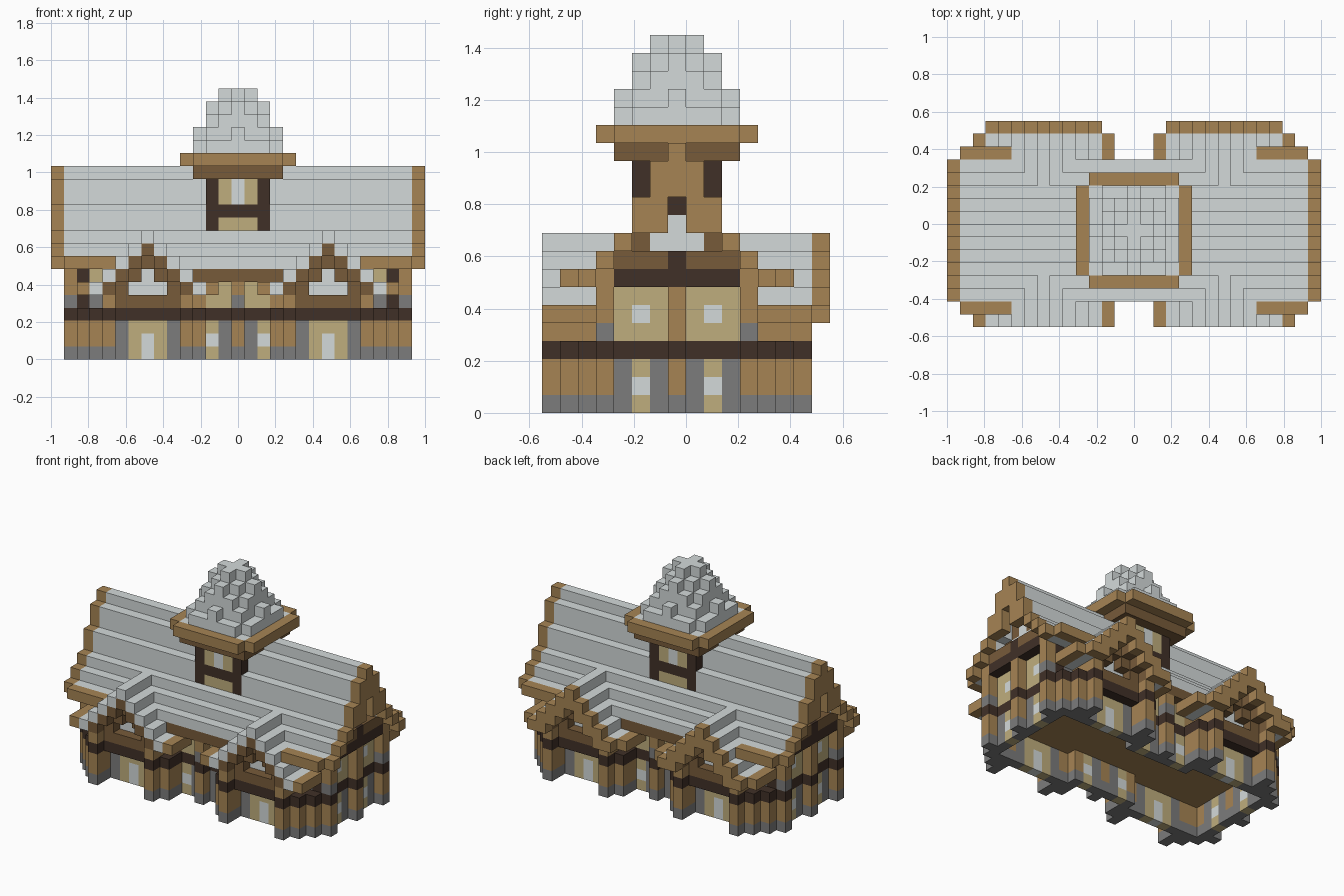
import bpy, bmesh
from mathutils import Vector

if "Cube" in bpy.data.objects:
    bpy.data.objects.remove(bpy.data.objects["Cube"], do_unlink=True)

U = 2 / 29                      # edge of one building block
CX, CY = 14, 7                  # symmetry axes in block units
COLOURS = {"slate": "d4dada", "log": "a68454", "beam": "775b3a",
           "dark_wood": "403027", "plaster": "bfae7d", "stone": "7c7c7c"}


def linear(c):
    return c / 12.92 if c <= 0.04045 else ((c + 0.055) / 1.055) ** 2.4


mats = {}
for name, code in COLOURS.items():
    rgb = [linear(v / 255) for v in bytes.fromhex(code)]
    m = bpy.data.materials.new(name)
    m.use_nodes = True
    m.diffuse_color = (*rgb, 1)
    bsdf = m.node_tree.nodes["Principled BSDF"]
    bsdf.inputs["Base Color"].default_value = (*rgb, 1)
    bsdf.inputs["Roughness"].default_value = 0.9
    mats[name] = m

blocks = {}                     # cell -> (part, colour)


def span(v):
    return range(v, v + 1) if isinstance(v, int) else range(v[0], v[1] + 1)


def put(part, colour, i, j, k):
    """Fill a box of blocks, mirrored left-right and front-back."""
    for a in span(i):
        for b in span(j):
            for c in span(k):
                for x in (a, 2 * CX - a):
                    for y in (b, 2 * CY - b):
                        if y >= 0:
                            blocks[x, y, c] = (part, colour)


# Floor plan: hall, wings and log posts
posts = [(1, 3), (2, 2), (3, 1), (4, 0), (4, 1), (10, 0), (10, 1), (11, 1),
         (14, 2), (1, 7)]
plan = set(posts)
for i0, i1, j0 in ((2, 14, 3), (3, 11, 2)):
    plan |= {(i, j) for i in span((i0, i1)) for j in span((j0, CY))}


def inside(i, j):
    return (min(i, 2 * CX - i), min(j, 2 * CY - j)) in plan


def is_wall(i, j):
    return not all(inside(i + a, j + b) for a in (-1, 0, 1) for b in (-1, 0, 1))


def ground_colour(i, j, k):
    if (i, j) not in posts:
        if j <= 3 and i >= 5:
            if i in (6, 7, 8):
                return "slate" if i == 7 and k < 2 else "plaster"
            if i == 12:
                return "slate" if k == 1 else "plaster"
            if i in (5, 9, 13):
                return "stone"
        elif i <= 2:
            if j == 5:
                return "slate" if k == 1 else "plaster"
            if j in (4, 6):
                return "stone"
    return "stone" if k == 0 else "log"


def upper_colour(i, j, k):
    if i <= 2 and j in (4, 5, 6):
        return "slate" if j == 5 and k == 5 else "plaster"
    if i in (12, 13) and j == 3:
        return "plaster"
    if i == 3 and j == 3:
        return "stone" if k == 4 else "plaster"
    if i == 2 and j == 3:
        return "dark_wood"
    if k == 4 and (i, j) in ((1, 3), (14, 2)):
        return "stone"
    return "log"


# Walls, ceiling and upper storey
for i, j in plan:
    if is_wall(i, j):
        for k in range(3):
            put("ground_floor_walls", ground_colour(i, j, k), i, j, k)
        put("floor_band", "dark_wood", i, j, 3)
    else:
        put("ceiling", "log", i, j, 3)
    top = {(1, 3): 7, (1, 7): 7, (14, 2): 5}.get((i, j), 3 if j < 3 else 6)
    for k in range(4, top + 1):
        put("upper_walls", upper_colour(i, j, k), i, j, k)
put("floor_band", "dark_wood", (5, 9), 1, 3)

# Main roof steps: offset from ridge -> lowest and highest block
MAIN = [(13, 14), (12, 13), (10, 11), (9, 9), (8, 8), (7, 7)]
EDGE = [(12, 14), (10, 13), (10, 11), (9, 9), (8, 8), (7, 7)]
for d, (lo, hi) in enumerate(MAIN):
    if d < 5:
        put("gable_walls", "beam", (2, CX), CY - d, (7, lo))
    put("main_roof", "slate", (1, CX), CY - d, (lo, hi))
    put("gable_trim", "log", 0, CY - d, EDGE[d])

# End gable details
put("gable_beam", "dark_wood", (1, 2), (4, 7), 7)
put("gable_beam", "beam", (1, 2), (4, 6), 8)
put("gable_beam", "dark_wood", (1, 2), 7, 8)
put("gable_window", "slate", 2, (6, 7), 9)
put("gable_window", "slate", 2, 7, 10)
put("gable_beam", "dark_wood", 2, 7, 11)

# Wing roofs with their recessed gables, front and back
WING = [9, 8, 7, 6, 5, 5]
for d, top in enumerate(WING):
    for i in (7 - d, 7 + d):
        if d < 4:
            put("wing_gables", "beam", i, (2, 3), (4, top - 1))
            put("wing_rims", "beam", i, 1, (max(4, top - 2), top - 1))
            put("wing_rims", "beam", i, 1, 4)
            put("wing_rims", "beam", i, 0, top - 1)
        if d < 5:
            put("wing_roofs", "slate", i, (0, 4 if d < 3 else 2), top)
            put("wing_trim", "log", i, -1, (max(5, top - 1), top))
        else:
            put("wing_trim", "log", i, (0, 2), top)
for i in (4, 10):
    put("wing_side_logs", "log", i, (0, 2), 4)
put("wing_windows", "slate", (6, 8), 2, 5)
put("wing_windows", "slate", 7, 2, 6)

# Eaves
put("eave_trim", "log", (1, 4), 1, 7)
put("eave_beam", "beam", (11, 14), 2, 6)

# Tower shaft
put("tower_shaft", "beam", (12, 14), (5, 7), (10, 13))
put("tower_shaft", "plaster", 13, 5, (10, 13))
put("tower_shaft", "plaster", 14, 5, 10)
put("tower_shaft", "slate", 14, 5, (12, 13))
put("tower_shaft", "dark_wood", (12, 14), 5, 11)
put("tower_shaft", "dark_wood", 12, 5, (10, 13))

# Tower eaves and stepped spire
put("tower_collar", "beam", (11, 14), (4, 7), 14)
put("tower_trim", "log", (11, 14), 3, 15)
put("tower_trim", "log", 10, (4, 7), 15)
SPIRE = {(0, 0): 20, (1, 0): 20, (1, 1): 19, (2, 0): 19, (2, 1): 18,
         (2, 2): 17, (3, 0): 17, (3, 1): 16, (3, 2): 16, (3, 3): 15}
for (a, b), top in SPIRE.items():
    for dx, dy in ((a, b), (b, a)):
        put("tower_spire", "slate", CX - dx, CY - dy, (15, top))

# Turn each part into a mesh of its exposed block faces
SIDES = [Vector(s * (n == ax) for n in range(3)) for ax in range(3) for s in (-1, 1)]


def build(part):
    bm = bmesh.new()
    used, verts = [], {}
    for cell, (owner, colour) in blocks.items():
        if owner != part:
            continue
        if colour not in used:
            used.append(colour)
        for n in SIDES:
            if tuple(int(c + d) for c, d in zip(cell, n)) in blocks:
                continue
            t = Vector((abs(n.y), abs(n.z), abs(n.x)))
            b = n.cross(t)
            mid = Vector(cell) + Vector((0.5, 0.5, 0.5)) + n / 2
            ring = []
            for p, q in ((-1, -1), (1, -1), (1, 1), (-1, 1)):
                c = mid + (t * p + b * q) / 2
                key = tuple(round(v) for v in c)
                if key not in verts:
                    pos = (c - Vector((14.5, 8, 0))) * U
                    verts[key] = bm.verts.new(pos)
                ring.append(verts[key])
            bm.faces.new(ring).material_index = used.index(colour)
    mesh = bpy.data.meshes.new(part)
    bm.to_mesh(mesh)
    bm.free()
    for colour in used:
        mesh.materials.append(mats[colour])
    bpy.context.collection.objects.link(bpy.data.objects.new(part, mesh))


for part in sorted({p for p, _ in blocks.values()}):
    build(part)
